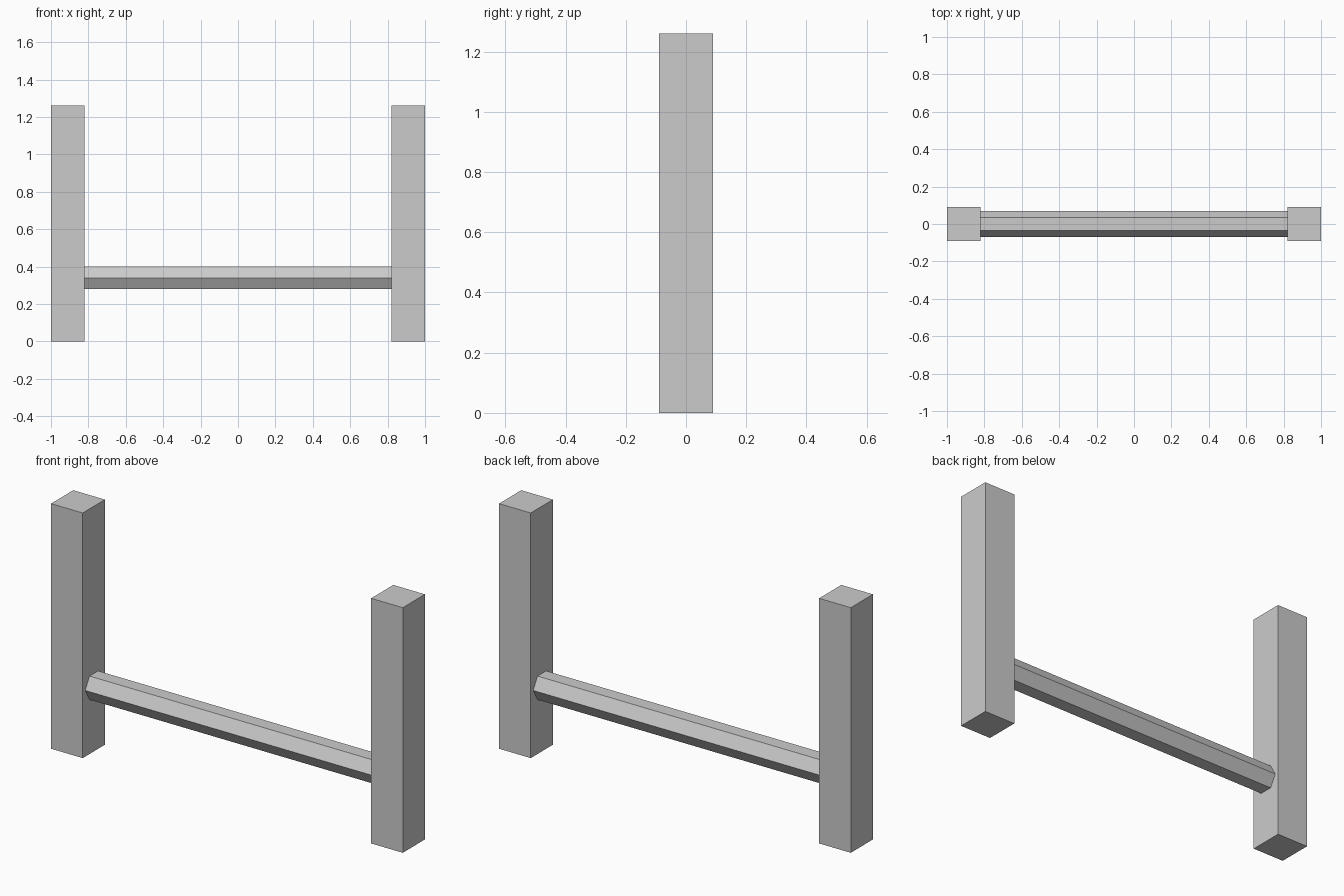
import bpy
import math
from mathutils import Matrix

if "Cube" in bpy.data.objects:
    bpy.data.objects.remove(bpy.data.objects["Cube"])

POST_W, POST_H = 0.18, 1.26
POST_X = 1.0 - POST_W / 2
BAR_R, BAR_Z = 0.07, 0.34
BAR_LEN = 2 * (1.0 - POST_W)


def add_post(name, x):
    bpy.ops.mesh.primitive_cube_add(size=1, location=(x, 0, POST_H / 2))
    post = bpy.context.object
    post.name = name
    post.data.transform(Matrix.Diagonal((POST_W, POST_W, POST_H, 1)))


# Square upright posts
for name, side in (("left_post", -1), ("right_post", 1)):
    add_post(name, side * POST_X)

# Hexagonal cross bar: flat faces up and down, corners towards front and back
bpy.ops.mesh.primitive_cylinder_add(vertices=6, radius=BAR_R, depth=BAR_LEN,
                                    location=(0, 0, BAR_Z))
bar = bpy.context.object
bar.name = "cross_bar"
bar.data.transform(Matrix.Rotation(math.pi / 2, 4, 'Y'))
